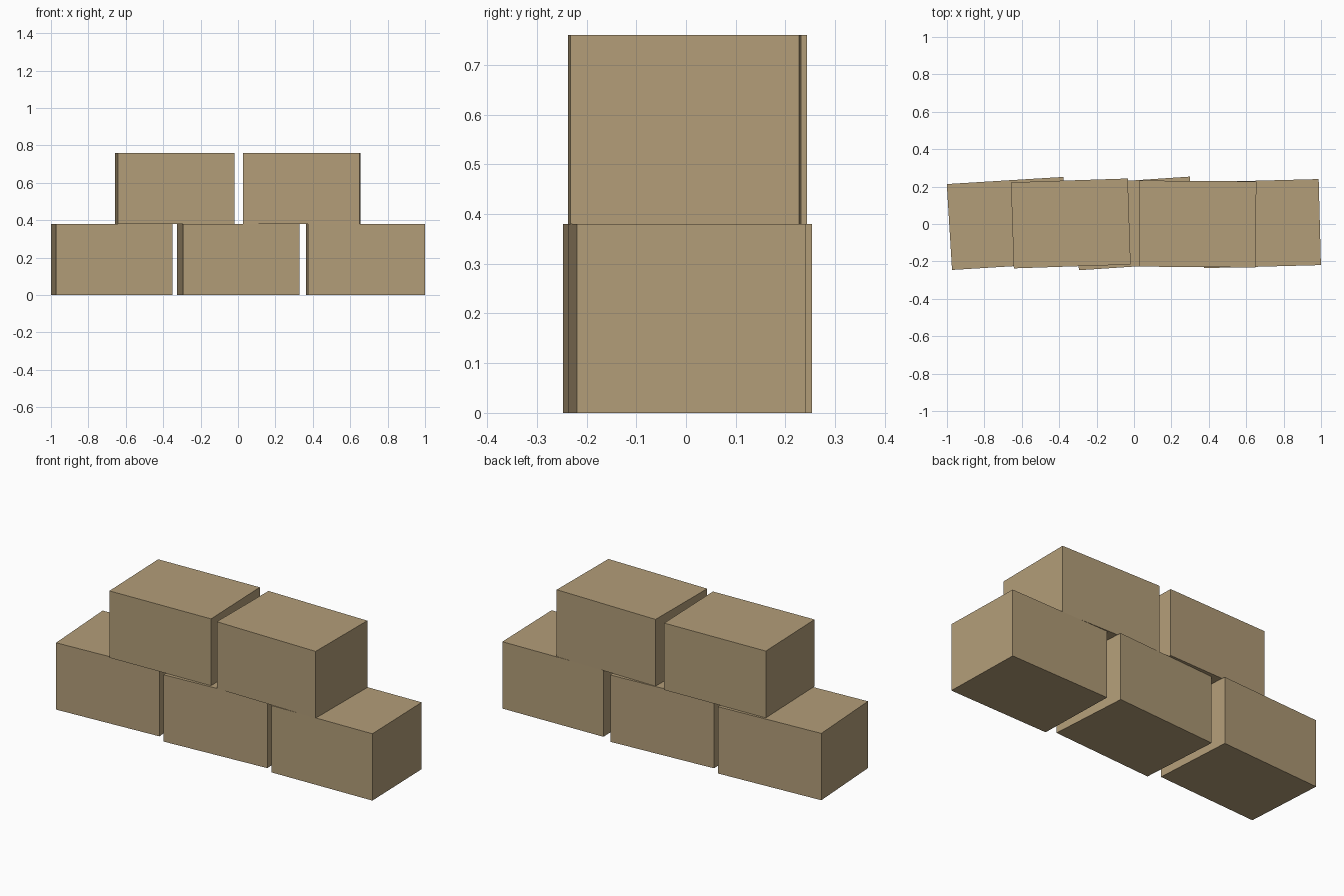
import bpy
from math import radians

cube = bpy.data.objects.get("Cube")
if cube:
    bpy.data.objects.remove(cube, do_unlink=True)


def material(name, rgb):
    mat = bpy.data.materials.new(name)
    mat.use_nodes = True
    colour = (*rgb, 1)
    mat.diffuse_color = colour
    mat.node_tree.nodes["Principled BSDF"].inputs["Base Color"].default_value = colour
    return mat


tan = material("tan", (0.45, 0.34, 0.19))
LENGTH, DEPTH, HEIGHT = 0.625, 0.46, 0.38


def block(name, x, y, row, turn):
    """One block, resting on the row below and turned slightly about z."""
    bpy.ops.mesh.primitive_cube_add(size=1)
    ob = bpy.context.object
    ob.name = name
    ob.dimensions = (LENGTH, DEPTH, HEIGHT)
    ob.location = (x, y, (row + 0.5) * HEIGHT)
    ob.rotation_euler.z = radians(turn)
    ob.data.materials.append(tan)


# Lower row of three
block("lower_right_block", -0.675, 0.003, 0, 3.5)
block("lower_middle_block", 0.002, 0.003, 0, 3.8)
block("lower_left_block", 0.681, 0.002, 0, 1.5)

# Upper row of two, straddling the gaps
block("upper_right_block", -0.338, 0.003, 1, 1.9)
block("upper_left_block", 0.340, 0.0, 1, -0.4)
